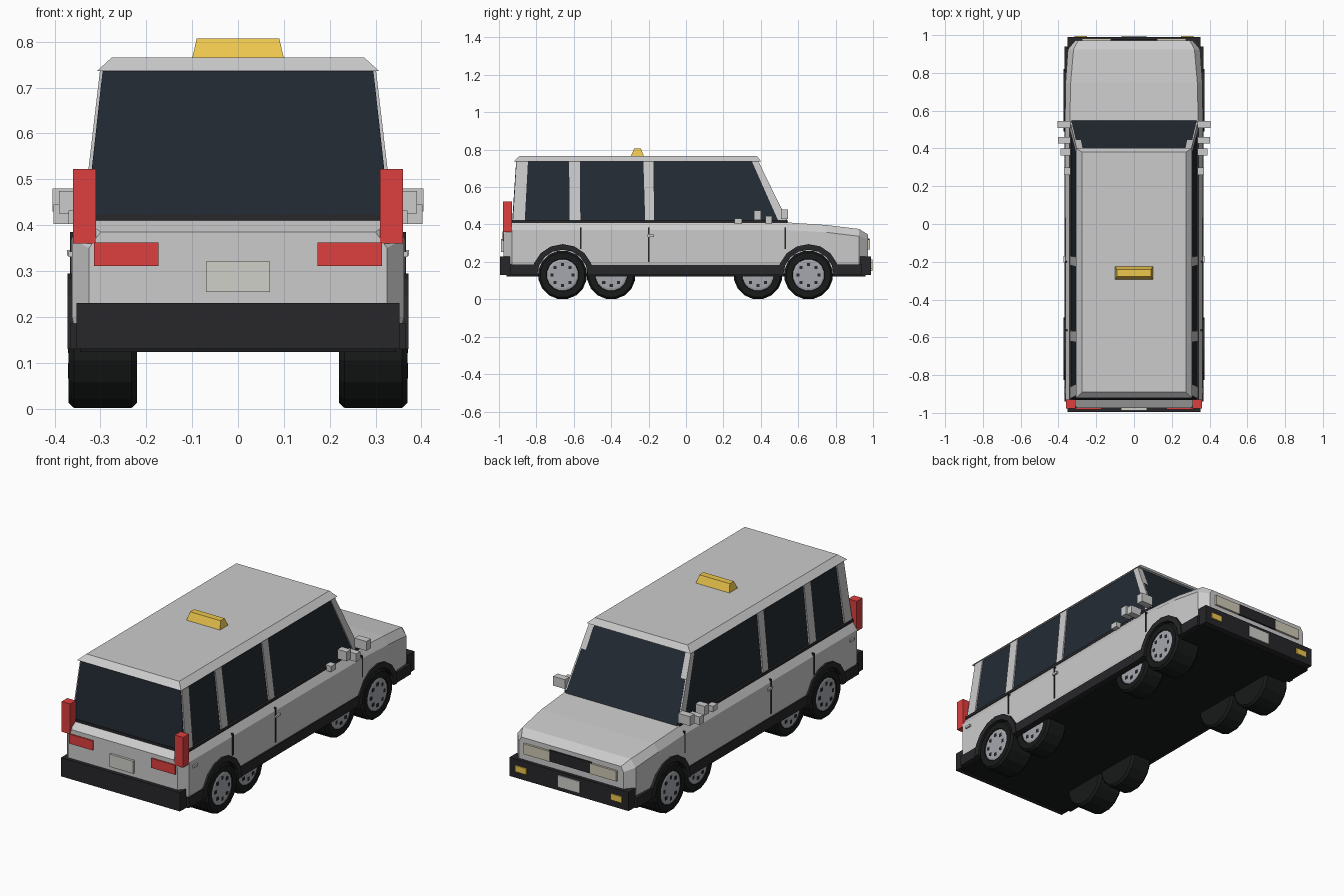
import bpy, bmesh, math
from mathutils import Matrix

if "Cube" in bpy.data.objects:
    bpy.data.objects.remove(bpy.data.objects["Cube"])


def mat(name, r, g, b):
    m = bpy.data.materials.new(name)
    m.diffuse_color = (r, g, b, 1)
    m.use_nodes = True
    m.node_tree.nodes["Principled BSDF"].inputs["Base Color"].default_value = m.diffuse_color
    return m


BLACK = mat("black_trim", .02, .02, .023)
RUBBER = mat("rubber", .009, .01, .01)
GLASS = mat("dark_glass", .017, .024, .033)
RED = mat("red_lamp", .73, .05, .05)
YELLOW = mat("yellow", .85, .57, .075)
CREAM = mat("headlamp_cream", .62, .58, .46)
PLATE = mat("plate", .62, .63, .58)
METAL = mat("wheel_metal", .38, .39, .42)


def finish(name, bm, material=None):
    bmesh.ops.recalc_face_normals(bm, faces=bm.faces)
    me = bpy.data.meshes.new(name)
    bm.to_mesh(me)
    bm.free()
    ob = bpy.data.objects.new(name, me)
    bpy.context.collection.objects.link(ob)
    if material:
        me.materials.append(material)
    return ob


def loft(bm, rings):
    """Skin closed rings of equal length and cap both ends."""
    vs = [[bm.verts.new(p) for p in r] for r in rings]
    n = len(vs[0])
    for a, b in zip(vs, vs[1:]):
        for i in range(n):
            bm.faces.new((a[i], a[(i + 1) % n], b[(i + 1) % n], b[i]))
    bm.faces.new(vs[0])
    bm.faces.new(vs[-1])


def block(name, bottom, top, z0, z1, material=None, both=False):
    """Tapered block; bottom and top are (x0, x1, y0, y1); both = mirror in x."""
    bm = bmesh.new()
    for s in ((1, -1) if both else (1,)):
        loft(bm, [[(s * x0, y0, z), (s * x1, y0, z), (s * x1, y1, z), (s * x0, y1, z)]
                  for (x0, x1, y0, y1), z in ((bottom, z0), (top, z1))])
    return finish(name, bm, material)


def box(name, x0, x1, y0, y1, z0, z1, material=None, both=False):
    r = (x0, x1, y0, y1)
    return block(name, r, r, z0, z1, material, both)


def circle(x, y, z, r, n):
    return [(x, y + r * math.cos((i + .5) * 2 * math.pi / n),
             z + r * math.sin((i + .5) * 2 * math.pi / n)) for i in range(n)]


def discs(name, y, z, profile, n, material):
    """Stepped cylinder along x on both sides; profile = (x, radius) pairs."""
    bm = bmesh.new()
    for s in (1, -1):
        loft(bm, [circle(s * x, y, z, r, n) for x, r in profile])
    return finish(name, bm, material)


# Lower body: sections along y (y, half width, crease z, top half width, top z)
bm = bmesh.new()
rings = []
for y, w, zc, t, zt in ((-.975, .325, .35, .30, .385), (-.93, .362, .37, .335, .411),
                        (.54, .365, .37, .34, .411), (.75, .362, .358, .335, .397),
                        (.925, .35, .337, .32, .376), (.972, .31, .32, .295, .347)):
    half = [(w - .012, .135), (w, .2), (w, zc), (t, zt)]
    rings.append([(x, y, z) for x, z in half] + [(-x, y, z) for x, z in reversed(half)])
loft(bm, rings)
body = finish("body", bm)

# Wheel wells and arches
AXLES = (-.66, .655)
for i, y in enumerate(AXLES):
    cutter = discs(f"wheel_well_cutter_{i}", y, .13, [(.2, .142), (.5, .142)], 16, None)
    cutter.hide_render = True
    cutter.hide_viewport = False
    cutter.display_type = 'WIRE'
    mod = body.modifiers.new("well", 'BOOLEAN')
    mod.operation, mod.object, mod.solver = 'DIFFERENCE', cutter, 'EXACT'
    bm = bmesh.new()
    for s in (1, -1):
        loft(bm, [[(s * x, y + r * math.cos(a), .13 + r * math.sin(a))
                   for x, r in ((.2, .135), (.372, .135), (.372, .165), (.2, .165))]
                  for a in (math.pi * k / 8 for k in range(9))])
    finish(f"wheel_arch_{i}", bm, BLACK)


# Wheels: main pair and slightly inset second pair at each end
def wheel(tag, y, inner, outer):
    discs(f"tyre_{tag}", y, .13,
          [(inner, .12), (inner + .012, .131), (outer - .012, .131), (outer, .12),
           (outer, .088), (outer - .012, .083)], 16, RUBBER)
    discs(f"hub_{tag}", y, .13, [(outer - .02, .085), (outer - .004, .085), (outer - .001, .075)],
          16, METAL)
    bm = bmesh.new()
    for s in (1, -1):
        for k in range(8):
            a = k * math.pi / 4
            loft(bm, [circle(s * x, y + .056 * math.cos(a), .13 + .056 * math.sin(a), .012, 4)
                      for x in (outer - .01, outer + .001)])
    finish(f"hub_holes_{tag}", bm, BLACK)


for i, y in enumerate(AXLES):
    wheel(f"main_{i}", y, .22, .37)
for i, y in enumerate((-.40, .385)):
    wheel(f"inset_{i}", y, .22, .342)

# Underside, sills and bumpers
box("underbody", -.345, .345, -.96, .96, .123, .138, RUBBER)
box("sills", .30, .368, -.52, .51, .13, .182, BLACK, True)
box("rear_bumper", -.352, .352, -.995, -.935, .13, .23, BLACK)
box("front_bumper", -.352, .352, .93, .99, .13, .23, BLACK)
box("rear_bumper_sides", .30, .367, -.94, -.80, .13, .185, BLACK, True)
box("front_bumper_sides", .30, .367, .80, .94, .13, .185, BLACK, True)

# Cabin glass, belt strip, pillars and roof
block("cabin_glass", (-.332, .332, -.93, .55), (-.295, .295, -.908, .385), .405, .74, GLASS)
box("belt_strip", -.342, .342, -.932, .54, .408, .423, BLACK)
for name, b0, b1, t0, t1 in (("rear_pillars", -.924, -.862, -.905, -.845),
                             ("quarter_pillars", -.57 - .01, -.565 + .0, -.625, -.568),
                             ("door_pillars", -.218, -.170, -.228, -.175),
                             ("windscreen_pillars", .492, .54, .352, .387)):
    if name == "quarter_pillars":
        b0, b1 = -.622, -.565
    block(name, (.30, .338, b0, b1), (.27, .301, t0, t1), .422, .738, None, True)
block("roof", (-.308, .308, -.922, .402), (-.275, .275, -.89, .38), .736, .766)

# Roof sign
block("roof_sign", (-.10, .10, -.295, -.225), (-.09, .09, -.277, -.242), .764, .807, YELLOW)

# Side mirrors
box("mirror_front", .335, .405, .508, .546, .43, .48, None, True)
box("mirror_middle", .335, .403, .425, .46, .402, .445, None, True)
box("mirror_rear", .335, .39, .363, .40, .425, .475, None, True)
box("mirror_mount", .335, .37, .26, .30, .402, .432, None, True)

# Door gaps and handles
for i, (y, z) in enumerate(((-.563, .27), (-.2, .2), (.53, .27))):
    box(f"door_gap_{i}", .35, .3665, y - .004, y + .004, z, .385, BLACK, True)
box("door_handles", .355, .373, -.205, -.17, .334, .346, None, True)
box("rear_handles", .355, .37, -.90, -.865, .33, .342, None, True)

# Rear lamps and plate
box("tail_lamps_upright", .31, .36, -.978, -.93, .36, .522, RED, True)
box("tail_lamps_low", .173, .314, -.982, -.96, .311, .362, RED, True)
box("rear_plate", -.07, .07, -.988, -.965, .254, .321, PLATE)

# Nose: grille, headlamps, indicators and plate
box("grille", -.125, .125, .955, .98, .265, .325, BLACK)
box("headlamps", .12, .275, .955, .983, .265, .32, CREAM, True)
box("indicators", .25, .315, .97, .996, .165, .198, YELLOW, True)
box("front_plate", -.065, .065, .97, .996, .15, .213, PLATE)
